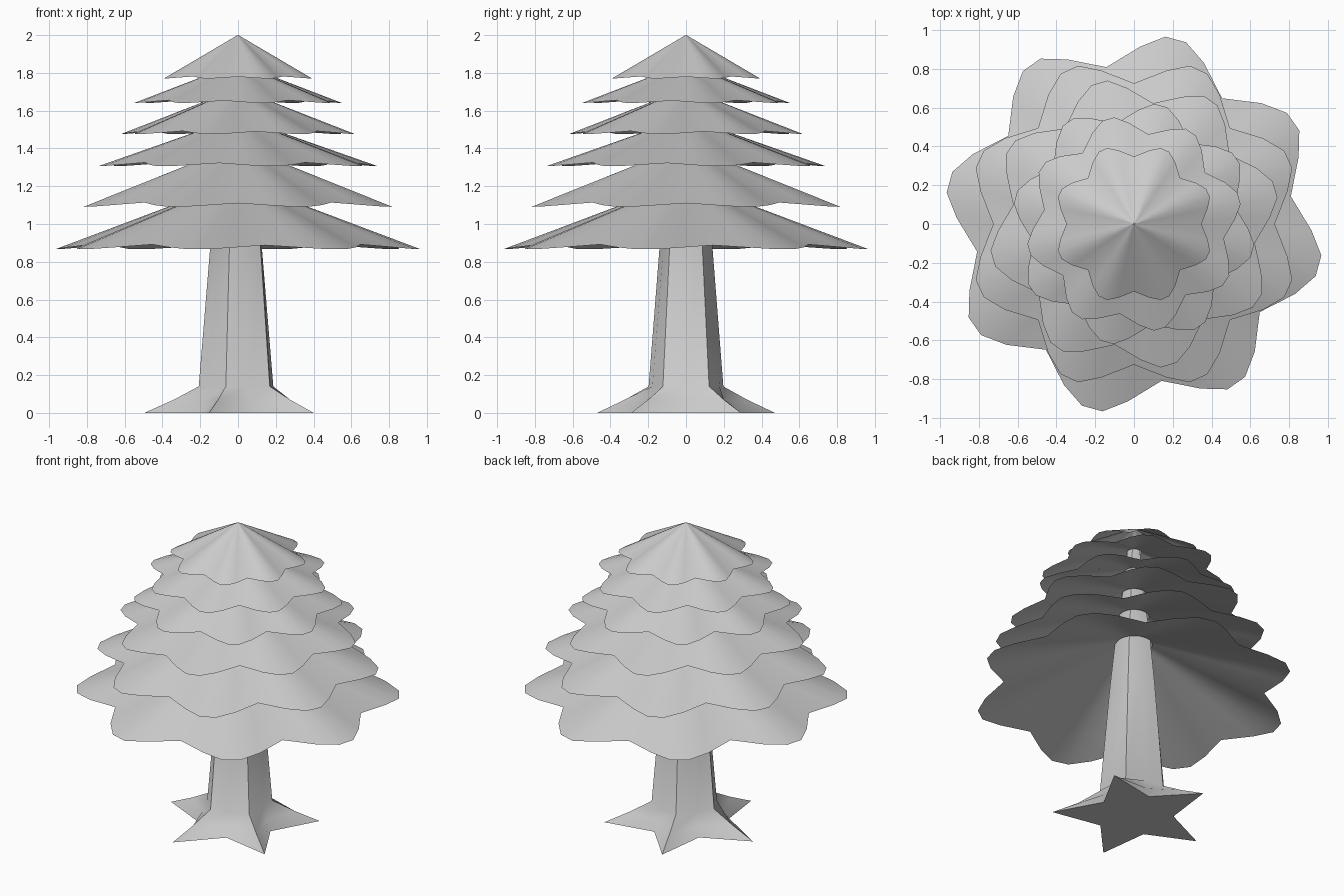
import bpy, bmesh
from math import sin, cos, radians, pi

if "Cube" in bpy.data.objects:
    bpy.data.objects.remove(bpy.data.objects["Cube"])


def loft(name, rings, cap_bottom=False, cap_top=False, angle=40):
    """Skin a stack of closed rings that share the same vertex count."""
    bm = bmesh.new()
    loops = [[bm.verts.new(p) for p in ring] for ring in rings]
    n = len(loops[0])
    for a, b in zip(loops, loops[1:]):
        for i in range(n):
            j = (i + 1) % n
            bm.faces.new((a[i], a[j], b[j], b[i]))
    if cap_bottom:
        bm.faces.new(loops[0][::-1])
    if cap_top:
        bm.faces.new(loops[-1])
    me = bpy.data.meshes.new(name)
    bm.to_mesh(me)
    bm.free()
    ob = bpy.data.objects.new(name, me)
    bpy.context.collection.objects.link(ob)
    bpy.ops.object.select_all(action='DESELECT')
    ob.select_set(True)
    bpy.context.view_layer.objects.active = ob
    bpy.ops.object.shade_smooth_by_angle(angle=radians(angle))
    return ob


# Scalloped rim: eighth of the outline (angle, radius factor), mirrored
eighth = [(0, .83), (12, .925), (19.5, .99), (26, .985), (33.5, .915), (45, .80)]
quarter = eighth + [(90 - a, f) for a, f in eighth[-2:0:-1]]
outline = [(a + 90 * k, f) for k in range(4) for a, f in quarter]

# Foliage tiers: rim radius, rim height, inner radius, inner height, twist
tiers = [
    (.99, .865, .11, 1.19, 10),
    (.875, 1.09, .09, 1.385, 0),
    (.76, 1.305, .075, 1.54, -9),
    (.635, 1.475, .06, 1.695, 10),
    (.565, 1.64, .045, 1.835, -9),
    (.42, 1.77, .002, 2.0, 0),
]
for k, (R, zr, r0, z0, twist) in enumerate(tiers):
    rings = []
    for t in (0, .25, .5, .75, 1):
        ring = []
        for a, f in outline:
            th = radians(a + twist)
            r = R * f * (1 - t) + r0 * t
            rim = zr + .15 * R * (1 - f) * .9
            z = rim * (1 - t) + z0 * t
            ring.append((r * cos(th), r * sin(th), z))
        rings.append(ring)
    loft(f"foliage_tier_{k + 1}", rings, angle=60)

# Trunk with star-shaped root flare: height, ridge radius, valley radius
trunk = [(0, .495, .24), (.07, .34, .215), (.14, .208, .187),
         (.88, .147, .126), (1.2, .115, .10), (1.5, .075, .065), (1.85, .04, .035)]
rings = []
for z, ro, ri in trunk:
    rings.append([((ri if i % 2 else ro) * cos(pi + i * pi / 5),
                   (ri if i % 2 else ro) * sin(pi + i * pi / 5), z) for i in range(10)])
loft("trunk", rings, True, True, 50)
